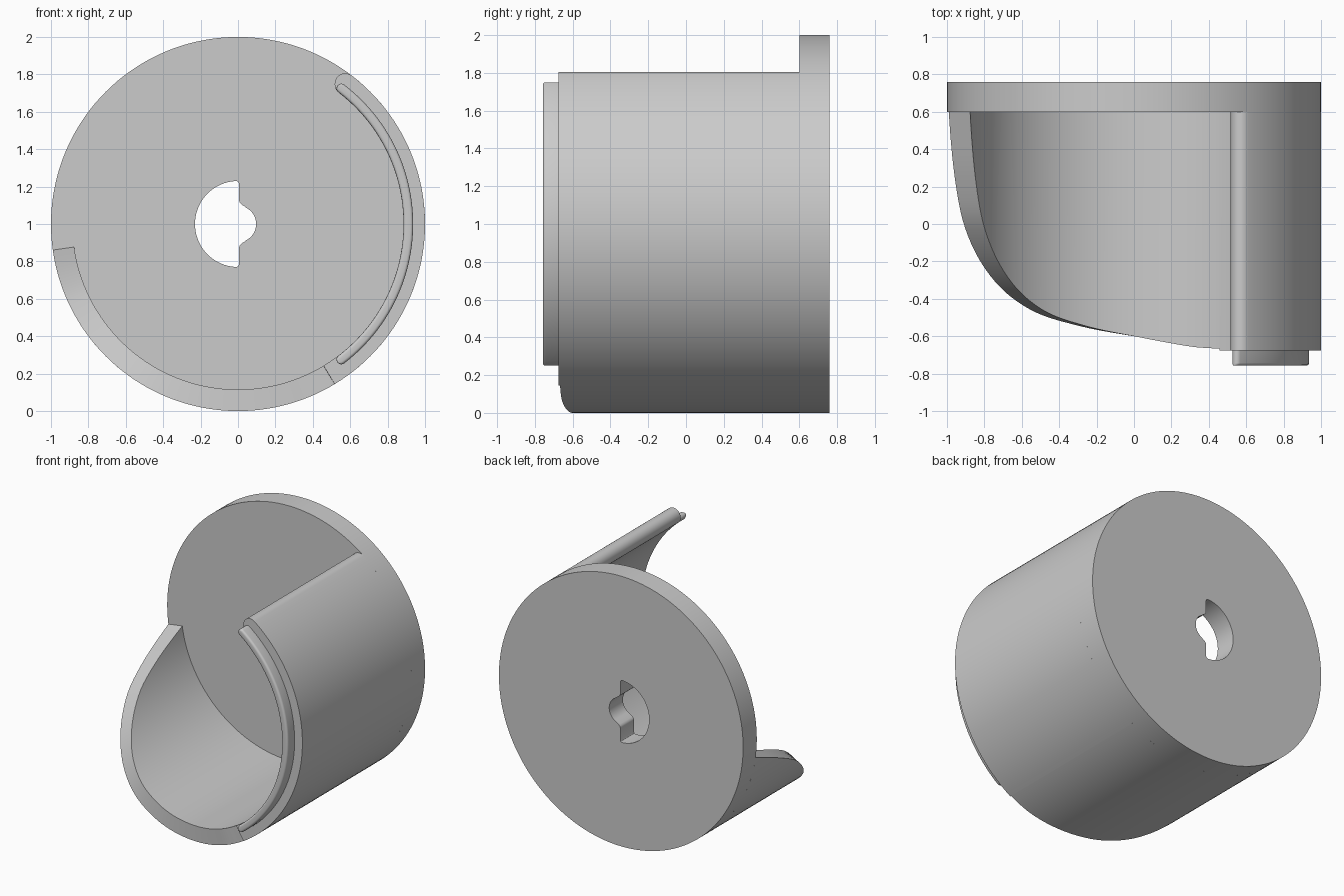
import bpy, bmesh, math

cube = bpy.data.objects.get("Cube")
if cube:
    bpy.data.objects.remove(cube, do_unlink=True)

grey = bpy.data.materials.new("light grey")
grey.use_nodes = True
COLOUR = (0.6, 0.6, 0.6, 1)
grey.diffuse_color = COLOUR
grey.node_tree.nodes["Principled BSDF"].inputs["Base Color"].default_value = COLOUR

CZ = 1.0                       # height of the drum axis
DISC_FRONT, DISC_BACK = 0.60, 0.76
WALL_FRONT = -0.675


def finish(name, bm):
    """Weld, orient and smooth a bmesh, then link it as a named object."""
    bmesh.ops.remove_doubles(bm, verts=bm.verts, dist=0.0004)
    bmesh.ops.recalc_face_normals(bm, faces=bm.faces)
    mesh = bpy.data.meshes.new(name)
    bm.to_mesh(mesh)
    bm.free()
    mesh.materials.clear()
    mesh.materials.append(grey)
    obj = bpy.data.objects.new(name, mesh)
    bpy.context.collection.objects.link(obj)
    bpy.ops.object.select_all(action='DESELECT')
    obj.select_set(True)
    bpy.context.view_layer.objects.active = obj
    bpy.ops.object.shade_smooth_by_angle(angle=math.radians(30))
    return obj


def sweep(name, sections):
    """Sections are (angle in degrees, [(radius, y), ...]) around the axis."""
    bm = bmesh.new()
    rings = []
    for deg, pts in sections:
        a = math.radians(deg)
        rings.append([bm.verts.new((r * math.cos(a), y, CZ + r * math.sin(a)))
                      for r, y in pts])
    n = len(rings[0])
    for p, q in zip(rings, rings[1:]):
        for i in range(n):
            j = (i + 1) % n
            bm.faces.new((p[i], p[j], q[j], q[i]))
    return finish(name, bm)


def round_end(angle, radius, half, sign, steps=10):
    """Angles and half widths of a semicircular end, from full width to a tip."""
    out = []
    for i in range(steps + 1):
        t = math.pi / 2 * i / steps
        out.append((angle + sign * math.degrees(half * math.sin(t) / radius),
                    half * math.cos(t)))
    return out


def arc(radius, start, end, steps):
    return [(radius * math.cos(math.radians(start + (end - start) * i / steps)),
             radius * math.sin(math.radians(start + (end - start) * i / steps)))
            for i in range(steps + 1)]


# Back disc with the keyed shaft hole
upper = [(0.006, 0.105 + 0.02), (0.009, 0.114), (0.018, 0.105), (0.032, 0.096)]
hole = arc(0.23, 95, 265, 48)
corner = [(-0.006, 0.229), (0.002, 0.224), (0.006, 0.215)]
hole += [(x, -z) for x, z in corner + upper]
hole += arc(0.097, -62, 62, 24)
hole += [(x, z) for x, z in reversed(corner + upper)]

curve = bpy.data.curves.new("disc_outline", 'CURVE')
curve.dimensions = '2D'
curve.fill_mode = 'BOTH'
curve.extrude = (DISC_BACK - DISC_FRONT) / 2
for outline in (arc(1.0, 0, 360, 144)[:-1], hole):
    spline = curve.splines.new('POLY')
    spline.points.add(len(outline) - 1)
    for point, (x, z) in zip(spline.points, outline):
        point.co = (x, z, 0, 1)
    spline.use_cyclic_u = True
helper = bpy.data.objects.new("disc_outline", curve)
bpy.context.collection.objects.link(helper)
bpy.context.view_layer.update()
flat = helper.evaluated_get(bpy.context.evaluated_depsgraph_get()).to_mesh()
bm = bmesh.new()
bm.from_mesh(flat)
bpy.data.objects.remove(helper, do_unlink=True)
mid = (DISC_FRONT + DISC_BACK) / 2
for v in bm.verts:
    x, z, d = v.co
    v.co = (x, mid - d, CZ + z)
finish("back_disc", bm)

# Front edge of the wall: it sweeps back to the disc along a curve
KNOTS = [(-172, 0.60), (-164, 0.27), (-155.5, 0.0), (-140, -0.28),
         (-124, -0.455), (-107, -0.545), (-90, -0.60), (-70, -0.655), (-58.9, -0.667)]


def slope(i):
    a, b = KNOTS[max(i - 1, 0)], KNOTS[min(i + 1, len(KNOTS) - 1)]
    return (b[1] - a[1]) / (b[0] - a[0])


def front_edge(deg):
    for i in range(len(KNOTS) - 1):
        (a0, y0), (a1, y1) = KNOTS[i], KNOTS[i + 1]
        if deg <= a1:
            break
    w = a1 - a0
    t = (deg - a0) / w
    return ((2*t**3 - 3*t**2 + 1) * y0 + (t**3 - 2*t**2 + t) * w * slope(i)
            + (3*t**2 - 2*t**3) * y1 + (t**3 - t**2) * w * slope(i + 1))


# Drum wall with a rounded upper end
R, HALF, END = 0.9425, 0.0575, 52.5


def wall_section(deg, half, front):
    return deg, [(R - half, front), (R + half, front),
                 (R + half, DISC_FRONT), (R - half, DISC_FRONT)]


N = 64
sections = []
for i in range(N + 1):
    deg = -172 + (172 - 58.9) * i / N
    sections.append(wall_section(deg, HALF, front_edge(deg)))
sections += [wall_section(-58.85 + (END + 58.85) * i / 48, HALF, WALL_FRONT)
             for i in range(48)]
sections += [wall_section(a, h, WALL_FRONT) for a, h in round_end(END, R, HALF, 1)]
sweep("drum_wall", sections)

# Raised lip on the front of the wall, rounded along its top and ends
LIP_R, LIP_HALF, LIP_END, LIP_FRONT = 0.911, 0.0255, 52.7, -0.757


def lip_section(deg, half):
    inset = 0.6 * half
    pts = [(LIP_R - half, WALL_FRONT + 0.005)]
    for side, order in ((-1, range(5)), (1, range(4, -1, -1))):
        for i in order:
            t = math.pi / 2 * i / 4
            pts.append((LIP_R + side * (half - inset * (1 - math.cos(t))),
                        LIP_FRONT + 0.015 * (1 - math.sin(t))))
    pts.append((LIP_R + half, WALL_FRONT + 0.005))
    return deg, pts


tip = round_end(LIP_END, LIP_R, LIP_HALF, 1, 8)
stations = [(-a, h) for a, h in reversed(tip)]
stations += [(-LIP_END + 2 * LIP_END * i / 48, LIP_HALF) for i in range(1, 48)]
stations += tip
sweep("front_lip", [lip_section(a, h) for a, h in stations])
